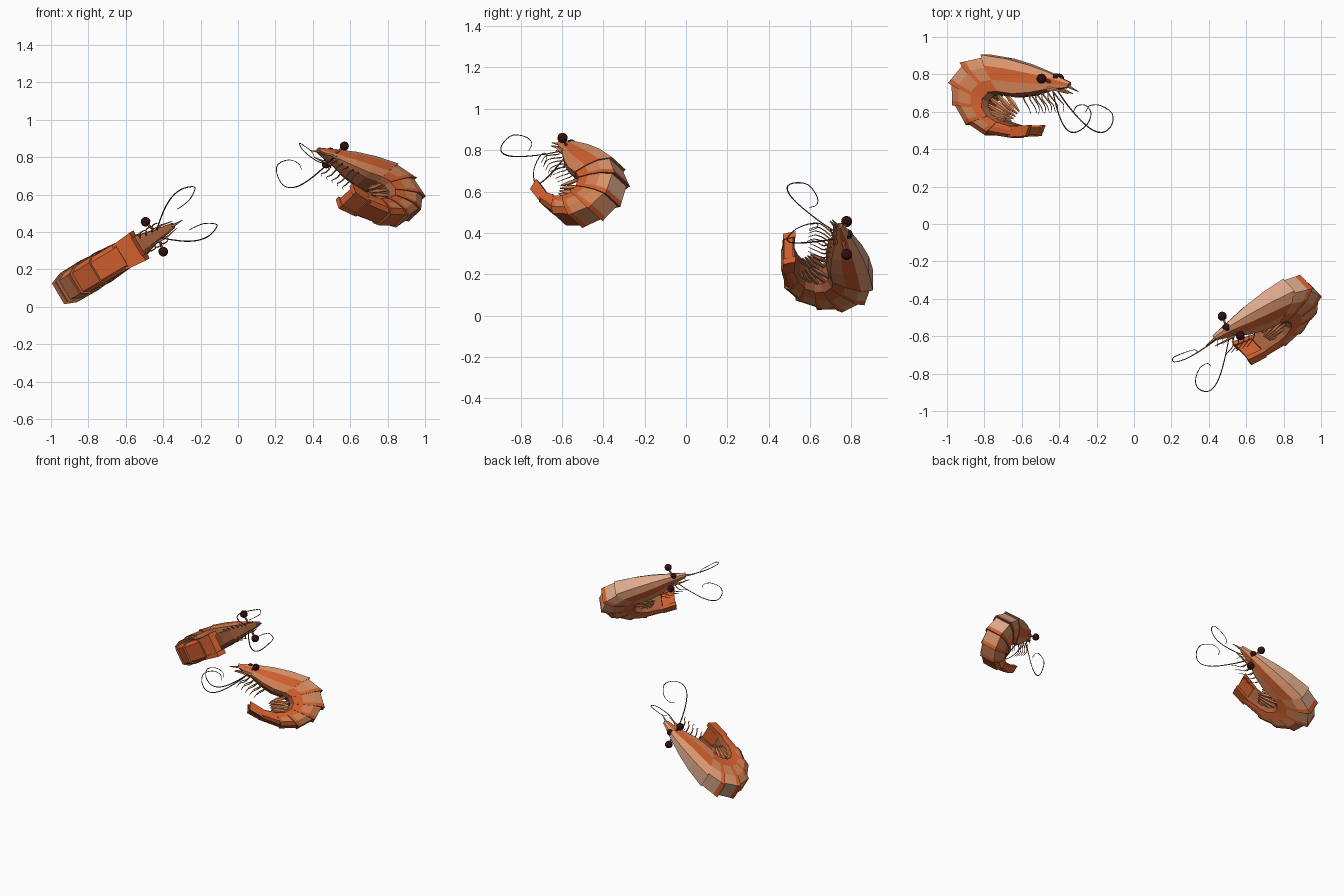
import bpy, bmesh, math
from mathutils import Vector, Matrix

if "Cube" in bpy.data.objects:
    bpy.data.objects.remove(bpy.data.objects["Cube"])


def material(name, rgb):
    m = bpy.data.materials.new(name)
    m.diffuse_color = (*rgb, 1)
    m.use_nodes = True
    m.node_tree.nodes["Principled BSDF"].inputs["Base Color"].default_value = m.diffuse_color
    return m


MATS = [material("shell orange", (0.64, 0.115, 0.028)),
        material("shell peach", (0.66, 0.23, 0.095)),
        material("shell light peach", (0.69, 0.30, 0.155)),
        material("shell pale tan", (0.72, 0.40, 0.26)),
        material("underside brown", (0.36, 0.11, 0.045)),
        material("leg brown", (0.46, 0.15, 0.06)),
        material("antenna dark brown", (0.12, 0.04, 0.035)),
        material("eye maroon", (0.035, 0.005, 0.007))]
ORANGE, PEACH, LIGHT, TAN, UNDER, LEG, DARK, EYE = range(8)


def frame(origin, forward, up, scale):
    """Local axes: x forward, y left, z dorsal."""
    f = Vector(forward).normalized()
    u = Vector(up)
    u = (u - f * u.dot(f)).normalized()
    l = u.cross(f)
    m = Matrix((f, l, u)).transposed().to_4x4()
    return Matrix.Translation(origin) @ m @ Matrix.Scale(scale, 4)


FRAMES = [frame((-0.447, 0.777, 0.375), (0.86, 0, 0.51), (0, 1, 0), 1.0),
          frame((0.520, -0.545, 0.812), (-0.82, -0.375, 0.434), (0.055, 0.70, 0.713), 0.92)]


def finish(bm, name):
    bmesh.ops.recalc_face_normals(bm, faces=bm.faces)
    me = bpy.data.meshes.new(name)
    bm.to_mesh(me)
    bm.free()
    for m in MATS:
        me.materials.append(m)
    for i, fr in enumerate(FRAMES):
        ob = bpy.data.objects.new(f"{name}_{i + 1}", me)
        ob.matrix_world = fr
        bpy.context.collection.objects.link(ob)


def loft(bm, rings, mat):
    """Skin closed rings; mat(ring_index, side_index) gives the colour."""
    vs = [[bm.verts.new(p) for p in r] for r in rings]
    n = len(rings[0])
    for i in range(len(vs) - 1):
        for j in range(n):
            k = (j + 1) % n
            bm.faces.new((vs[i][j], vs[i][k], vs[i + 1][k], vs[i + 1][j])).material_index = mat(i, j)
    bm.faces.new(vs[0][::-1]).material_index = mat(0, 0)
    bm.faces.new(vs[-1]).material_index = mat(len(vs) - 2, 0)


def section(sec, top, grow=1.0):
    """Shell ring from dorsal point, ventral point, half width; top = back flatness."""
    ds, du, vs, vu, hw = sec
    d, v = Vector((ds, 0, du)), Vector((vs, 0, vu))
    d = v + (d - v) * grow
    profile = [(0.55, 0), (0.92, 0.1), (1, 0.4), (0.75 + 0.33 * top, 0.74), (top, 1)]
    half = [(v.lerp(d, h), w * hw * grow) for w, h in profile]
    return ([p + Vector((0, w, 0)) for p, w in half] +
            [p - Vector((0, w, 0)) for p, w in half[::-1]])


def mix(a, b, t):
    return [x + (y - x) * t for x, y in zip(a, b)]


def smooth(pts, steps=4):
    """Catmull-Rom resampling of a short path."""
    p = [Vector(q) for q in pts]
    p = [2 * p[0] - p[1]] + p + [2 * p[-1] - p[-2]]
    out = []
    for i in range(1, len(p) - 2):
        a, b, c, d = p[i - 1:i + 3]
        for k in range(steps):
            t = k / steps
            out.append(0.5 * (2 * b + (c - a) * t + (2 * a - 5 * b + 4 * c - d) * t * t
                              + (3 * b - a - 3 * c + d) * t ** 3))
    return out + [p[-2]]


def tube(bm, pts, r0, r1, mat, sides=5, flat=1.0):
    rings = []
    for i, p in enumerate(pts):
        t = (pts[min(i + 1, len(pts) - 1)] - pts[max(i - 1, 0)]).normalized()
        a = t.cross(Vector((0, 1, 0))).normalized()
        b = t.cross(a)
        r = r0 + (r1 - r0) * i / (len(pts) - 1)
        rings.append([p + a * r * math.cos(q) + b * r * flat * math.sin(q)
                      for q in (2 * math.pi * k / sides for k in range(sides))])
    loft(bm, rings, lambda i, j: mat)


def side(p, s):
    return Vector((p[0], p[1] * s, p[2]))


# carapace with orange flank band, pale back
CARAPACE = [(0.125, -0.02, 0.11, -0.05, 0.016), (0.0, 0.033, 0.0, -0.065, 0.038),
            (-0.12, 0.074, -0.1, -0.09, 0.064), (-0.25, 0.107, -0.19, -0.1, 0.08),
            (-0.4, 0.128, -0.27, -0.09, 0.09)]
CAR_COL = [UNDER, PEACH, ORANGE, LIGHT, TAN, LIGHT, ORANGE, PEACH, UNDER, UNDER]
bm = bmesh.new()
loft(bm, [section(c, 0.4 + 0.06 * i) for i, c in enumerate(CARAPACE)], lambda i, j: CAR_COL[j])
finish(bm, "carapace")

# rostrum spike
bm = bmesh.new()
tube(bm, [Vector((0.08, 0, -0.025)), Vector((0.12, 0, -0.045)), Vector((0.175, 0, -0.07))],
     0.014, 0.002, PEACH)
finish(bm, "rostrum")

# overlapping abdomen plates curling under the body
JOINTS = [(-0.38, 0.124, -0.26, -0.085, 0.087), (-0.515, 0.083, -0.32, -0.09, 0.09),
          (-0.588, -0.02, -0.355, -0.12, 0.089), (-0.57, -0.138, -0.36, -0.155, 0.087),
          (-0.49, -0.24, -0.335, -0.195, 0.084), (-0.375, -0.298, -0.285, -0.225, 0.081),
          (-0.21, -0.315, -0.2, -0.25, 0.077)]


def plate_colour(n):
    top = (TAN, TAN, LIGHT, PEACH, ORANGE, ORANGE)[n]
    upper = (LIGHT, LIGHT, PEACH, PEACH, ORANGE, ORANGE)[n]
    mid = (PEACH, PEACH, PEACH, PEACH, PEACH, ORANGE)[n]
    body = [UNDER, ORANGE, mid, upper, top]
    cols = body + body[3::-1] + [UNDER]
    return lambda i, j: ORANGE if i == 1 and 0 < j < 8 else cols[j]


for n in range(6):
    a, b = JOINTS[n], JOINTS[n + 1]
    bm = bmesh.new()
    loft(bm, [section(a, 0.7, 0.96), section(mix(a, b, 0.82), 0.7, 1.01),
              section(mix(a, b, 1.05), 0.7, 1.03)], plate_colour(n))
    finish(bm, f"abdomen_plate_{n + 1}")


# tail fan: central telson and folded side blades
def slab(bm, a, b, mat):
    rings = []
    for x0, x1, y0, y1, z0, z1 in (a, b):
        rings.append([Vector((x0, y0, z0)), Vector((x0, y1, z0)), Vector((x1, y1, z1)), Vector((x1, y0, z1))])
    loft(bm, rings, lambda i, j: mat)


bm = bmesh.new()
slab(bm, (-0.22, -0.22, -0.06, 0.06, -0.308, -0.26), (-0.11, -0.09, -0.062, 0.062, -0.302, -0.26), ORANGE)
finish(bm, "telson")
bm = bmesh.new()
for s in (1, -1):
    slab(bm, (-0.22, -0.22, 0.05 * s, 0.075 * s, -0.312, -0.255),
         (-0.105, -0.08, 0.055 * s, 0.086 * s, -0.307, -0.248), ORANGE)
finish(bm, "tail_blades")

# eyes on stalks, with the dark face between them
bm = bmesh.new()
for y, r, x, z in ((0.093, 0.027, 0, 0), (-0.093, 0.027, 0, 0), (0, 0.026, 0.035, 0.003)):
    geo = bmesh.ops.create_uvsphere(bm, u_segments=10, v_segments=7, radius=r,
                                    matrix=Matrix.Translation((x, y, z)))
    for f in {f for v in geo["verts"] for f in v.link_faces}:
        f.material_index = EYE
finish(bm, "eyes")
bm = bmesh.new()
for s in (1, -1):
    rings = [[Vector((x + r * math.cos(q), y * s, z + r * math.sin(q)))
              for q in (k * math.pi / 3 for k in range(6))]
             for x, y, z, r in ((0.02, 0.015, -0.02, 0.009), (0.0, 0.085, -0.003, 0.006))]
    loft(bm, rings, lambda i, j: LEG)
finish(bm, "eye_stalks")

# long looping antennae and short antennules
ANTENNA = [(0.03, 0.025, -0.065), (0.07, 0.06, -0.14), (0.13, 0.105, -0.226), (0.19, 0.135, -0.278),
           (0.25, 0.145, -0.285), (0.305, 0.13, -0.245), (0.318, 0.11, -0.185), (0.265, 0.075, -0.143),
           (0.205, 0.065, -0.145), (0.18, 0.065, -0.18)]
bm = bmesh.new()
for s in (1, -1):
    tube(bm, smooth([side(p, s) for p in ANTENNA], 3), 0.0042, 0.002, DARK, 4)
finish(bm, "antennae")

# antenna scales below the rostrum
bm = bmesh.new()
for s in (1, -1):
    pts = [(0.0, 0.032, -0.055), (0.06, 0.035, -0.06), (0.125, 0.022, -0.08)]
    tube(bm, [side(p, s) for p in pts], 0.014, 0.003, PEACH, 5, 0.6)
finish(bm, "antenna_scales")

# thin walking legs
bm = bmesh.new()
for s in (1, -1):
    for k in range(5):
        x = 0.005 - 0.038 * k
        pts = [(x, 0.03, -0.075), (x + 0.015, 0.055, -0.11), (x + 0.045, 0.055, -0.14 - 0.004 * k),
               (x + 0.05, 0.04, -0.178 - 0.003 * k)]
        tube(bm, smooth([side(p, s) for p in pts], 3), 0.005, 0.0015, LEG, 4)
finish(bm, "walking_legs")

# leaf-shaped swimming legs inside the curl
bm = bmesh.new()
for s in (1, -1):
    for k in range(5):
        a = mix(JOINTS[k], JOINTS[k + 1], 0.5)
        root = Vector((a[2] - 0.01, 0.042 * s, a[3]))
        tip = Vector((-0.215 - 0.012 * k, 0.035 * s, -0.175 - 0.013 * k))
        mid = root.lerp(tip, 0.55)
        tube(bm, [root, mid], 0.009, 0.015, PEACH, 5, 0.7)
        tube(bm, [mid, tip], 0.015, 0.004, PEACH, 5, 0.7)
finish(bm, "swimming_legs")
